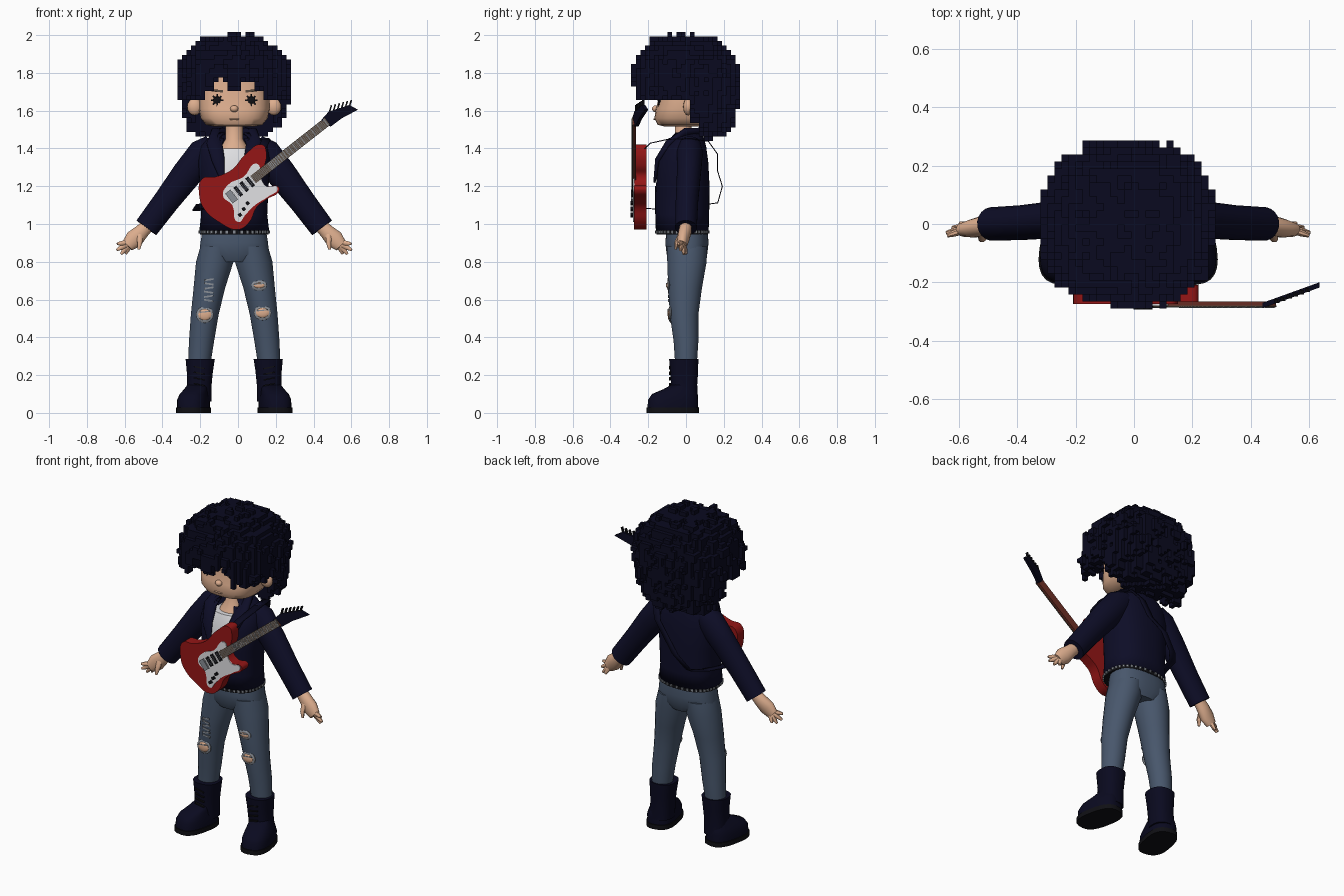
import bpy, bmesh, math, random
from mathutils import Vector, Matrix, noise

random.seed(4)
MID = Vector((-.02, 0, 0))      # body centre line; the guitar pushes it off zero

old = bpy.data.objects.get("Cube")
if old:
    bpy.data.objects.remove(old)


def colour(name, *rgb):
    m = bpy.data.materials.new(name)
    m.use_nodes = True
    m.diffuse_color = (*rgb, 1)
    node = next(n for n in m.node_tree.nodes if n.type == 'BSDF_PRINCIPLED')
    node.inputs["Base Color"].default_value = (*rgb, 1)
    return m


HAIR = colour("hair navy", .003, .003, .014)
NAVY = colour("jacket navy", .004, .004, .02)
SKIN = colour("skin", .72, .42, .27)
DENIM = colour("denim", .065, .095, .15)
RED = colour("guitar red", .3, .008, .008)
WHITE = colour("white", .75, .75, .77)
WOOD = colour("dark wood", .1, .07, .05)
BLACK = colour("black", .005, .005, .007)
GREY = colour("worn grey", .25, .27, .3)
NECK = colour("neck red brown", .16, .03, .02)


def finish(name, bm, mat, mirror=False, smooth=True, thick=0, origin=MID):
    bmesh.ops.recalc_face_normals(bm, faces=bm.faces)
    me = bpy.data.meshes.new(name)
    bm.to_mesh(me)
    bm.free()
    me.materials.append(mat)
    ob = bpy.data.objects.new(name, me)
    ob.location = origin
    bpy.context.collection.objects.link(ob)
    if smooth:
        bpy.ops.object.select_all(action='DESELECT')
        ob.select_set(True)
        bpy.context.view_layer.objects.active = ob
        bpy.ops.object.shade_smooth_by_angle(angle=math.radians(45))
    if thick:
        mod = ob.modifiers.new("thickness", 'SOLIDIFY')
        mod.thickness = thick
    if mirror:
        ob.modifiers.new("mirror", 'MIRROR')
    return ob


def tube(bm, path, radii, n=16, p=2, flat=False, caps=True, turn=0):
    """Skin rounded cross-sections along a path; flat keeps them level."""
    path = [Vector(c) for c in path]
    rings = []
    for i, (c, (a, b)) in enumerate(zip(path, radii)):
        d = (path[min(i + 1, len(path) - 1)] - path[max(i - 1, 0)]).normalized()
        u = Vector((1, 0, 0)) if flat else Vector((0, 1, 0)).cross(d).normalized()
        v = Vector((0, 1, 0)) if flat else d.cross(u)
        spin = Matrix.Rotation(turn, 3, 'Z')
        ring = []
        for k in range(n):
            t = math.tau * (k + .5) / n
            x, y = (math.copysign(abs(f) ** (2 / p), f) for f in (math.cos(t), math.sin(t)))
            ring.append(bm.verts.new(c + spin @ (u * a * x + v * b * y)))
        rings.append(ring)
    for r, s in zip(rings, rings[1:]):
        for k in range(n):
            bm.faces.new((r[k], r[k - 1], s[k - 1], s[k]))
    if caps:
        bm.faces.new(rings[0])
        bm.faces.new(rings[-1])
    return bm


def stack(levels, **kw):
    """Level sections given as (z, centre x, centre y, half width, half depth)."""
    return tube(bmesh.new(), [(x, y, z) for z, x, y, a, b in levels],
                [(a, b) for z, x, y, a, b in levels], flat=True, **kw)


def blob(bm, c, s):
    bmesh.ops.create_uvsphere(bm, u_segments=14, v_segments=8, radius=1,
                              matrix=Matrix.Translation(c) @ Matrix.Diagonal((*s, 1)))
    return bm


def box(bm, c, s, tilt=0, spin=0):
    m = Matrix.Rotation(-tilt, 4, 'Y') @ Matrix.Rotation(spin, 4, 'Z')
    bmesh.ops.create_cube(bm, size=1, matrix=Matrix.Translation(c) @ m @ Matrix.Diagonal((*s, 1)))
    return bm


# Head, ears, nose, eyes and brows
finish("head", stack([(1.515, 0, -.01, .1, .1), (1.525, 0, -.01, .15, .14), (1.56, 0, -.01, .178, .158),
                      (1.61, 0, 0, .188, .16), (1.67, 0, 0, .188, .145), (1.8, 0, 0, .17, .14)],
                     n=32, p=2.7), SKIN)
finish("ear", blob(bmesh.new(), (.21, .01, 1.62), (.04, .025, .045)), SKIN, True)
finish("nose", blob(bmesh.new(), (0, -.16, 1.61), (.022, .02, .018)), SKIN)
finish("mouth", blob(bmesh.new(), (0, -.166, 1.555), (.03, .007, .005)), SKIN)
eye = blob(bmesh.new(), (.09, -.138, 1.655), (.023, .012, .021))
for k in range(4):
    box(eye, (.09, -.143, 1.655), (.064, .008, .008), tilt=k * math.pi / 4)
finish("eye", eye, BLACK, True, False)
finish("eyebrow", box(bmesh.new(), (.09, -.137, 1.705), (.06, .012, .012), .1), WOOD, True, False)
finish("neck", stack([(1.36, 0, -.03, .09, .075), (1.41, 0, -.03, .07, .06),
                      (1.45, 0, -.015, .047, .045), (1.54, 0, -.015, .047, .045)]), SKIN)

# Blocky curly hair: a noisy rounded volume cut into cells, outer faces only
CELL = .024


def hair_filled(i, j, k):
    x, y, z = i * CELL, j * CELL + .01, k * CELL + 1.74
    low = .33 if z < 1.74 else .262
    size = (abs(x) / .29) ** 2.5 + (abs(y) / .28) ** 2.5 + (abs(z - 1.74) / low) ** 2.5
    bump = noise.noise(Vector((i, j, k)) * .37) * .22 + noise.cell(Vector((i, j, k // 2))) * .09
    if size > 1 + bump:
        return False
    ragged = noise.noise(Vector((i * .7, j * .7, 3))) * .05
    if y > .06:
        return z > 1.47 + ragged
    if y > -.1:
        return z > (1.55 if abs(x) > .215 and y > .03 else 1.665) + ragged * .6
    side = abs(x)
    fringe = 1.67 if side > .15 else 1.77 if .045 < side < .1 else 1.715
    return z > fringe + ragged * .7


span = range(-14, 15)
cells = {(i, j, k) for i in span for j in span for k in span if hair_filled(i, j, k)}
bm = bmesh.new()
corners = {}


def corner(key):
    if key not in corners:
        corners[key] = bm.verts.new(((key[0] - .5) * CELL, (key[1] - .5) * CELL + .01,
                                     (key[2] - .5) * CELL + 1.74))
    return corners[key]


for c in cells:
    for axis in range(3):
        for side in (0, 1):
            near = list(c)
            near[axis] += 2 * side - 1
            if tuple(near) in cells:
                continue
            quad = []
            for s, t in ((0, 0), (1, 0), (1, 1), (0, 1)):
                q = list(c)
                q[axis] += side
                q[(axis + 1) % 3] += s
                q[(axis + 2) % 3] += t
                quad.append(corner(tuple(q)))
            bm.faces.new(quad if side else quad[::-1])
finish("hair", bm, HAIR, smooth=False)

# Shirt and open jacket share the torso sections
torso = [(.965, 0, -.02, .185, .14), (1.05, 0, -.02, .175, .143), (1.2, 0, -.02, .182, .145),
         (1.33, 0, -.02, .192, .138), (1.41, 0, -.008, .18, .115), (1.455, 0, 0, .14, .095),
         (1.485, 0, .01, .085, .075)]
finish("shirt", stack([(z, x, y, a - .014, b - .014) for z, x, y, a, b in torso[:4]]
                      + [(1.4, 0, -.02, .1, .1)], n=32, p=2.4), WHITE)
jacket = stack(torso, n=48, p=2.4, caps=False)
gap = [f for f in jacket.faces if f.calc_center_median().y < 0
       and abs(f.calc_center_median().x) < (.07 if f.calc_center_median().z > 1.2 else .03)]
bmesh.ops.delete(jacket, geom=gap, context='FACES')
finish("jacket", jacket, NAVY, thick=.01)
finish("lapel", tube(bmesh.new(), [(.06, .07, 1.49), (.095, 0, 1.485), (.105, -.09, 1.43),
                                   (.085, -.15, 1.34), (.06, -.167, 1.22)],
                     [(.02, .02), (.03, .022), (.042, .02), (.035, .014), (.008, .006)]), NAVY, True)
finish("sleeve", tube(bmesh.new(), [(.11, .02, 1.42), (.16, .02, 1.375), (.25, .015, 1.265),
                                    (.36, .005, 1.12), (.465, 0, .98)],
                      [(.06, .06), (.085, .07), (.08, .064), (.07, .06), (.066, .058)], n=20), NAVY, True)

# Hands
hand = tube(bmesh.new(), [(.45, 0, 1), (.49, -.005, .96), (.53, -.015, .92), (.565, -.02, .885)],
            [(.035, .03), (.04, .035), (.05, .032), (.035, .024)])
for x, y, z in ((.62, -.04, .895), (.622, -.03, .862), (.6, -.012, .84), (.575, .002, .842)):
    tip = Vector((x, y, z))
    base = Vector((.545, -.015, .905)).lerp(tip, .25)
    tube(hand, [base, base.lerp(tip, .6), tip], [(.015, .014), (.013, .012), (.007, .007)], n=8)
tube(hand, [(.5, -.03, .94), (.5, -.05, .9), (.505, -.055, .865)], [(.018, .016), (.014, .013), (.007, .007)], n=8)
finish("hand", hand, SKIN, True)

# Belt with studs
finish("belt", stack([(.945, 0, -.02, .182, .138), (.985, 0, -.02, .182, .138)], n=32, p=2.4), BLACK)
studs = bmesh.new()
for k in range(40):
    t = math.tau * k / 40
    x, y = (math.copysign(abs(f) ** (2 / 2.4), f) for f in (math.cos(t), math.sin(t)))
    box(studs, (.183 * x, .139 * y - .02, .958), (.012, .012, .014), spin=t)
finish("belt_studs", studs, GREY, smooth=False)

# Jeans with torn knees
finish("jeans_hips", stack([(.8, 0, .005, .1, .09), (.84, 0, .005, .185, .108), (.9, 0, .005, .18, .115),
                            (.96, 0, .005, .17, .11)], n=28, p=2.4), DENIM)
finish("jeans_leg", stack([(.26, .185, 0, .06, .058), (.38, .173, 0, .067, .066), (.52, .156, -.01, .074, .076),
                           (.66, .132, -.005, .084, .09), (.8, .103, .005, .1, .105),
                           (.88, .09, .005, .09, .108)], n=24), DENIM, True)
holes, frays = bmesh.new(), bmesh.new()
for x, y, z, w, h in ((-.156, -.086, .52, .036, .03), (.15, -.086, .53, .036, .026), (.132, -.095, .675, .03, .015)):
    blob(frays, (x, y + .004, z), (w + .012, .01, h + .014))
    blob(holes, (x, y - .002, z), (w, .009, h))
    box(frays, (x, y - .008, z + h * .5), (w * 1.6, .006, .006), .1)
for k in range(6):
    box(frays, (-.135, -.094 + k * .001, .705 - k * .022), (.05, .01, .009), .15 * (-1) ** k)
finish("knee_skin", holes, SKIN)
finish("frayed_threads", frays, GREY, smooth=False)

# Boots, toes turned out
finish("boot_shaft", stack([(.06, .19, -.005, .07, .07), (.15, .185, -.01, .066, .07), (.22, .182, -.01, .07, .075),
                            (.285, .18, -.012, .078, .078)], n=20, p=2.5), HAIR, True)
finish("boot_foot", stack([(.025, .215, -.07, .08, .135), (.07, .215, -.068, .08, .132), (.1, .212, -.06, .07, .12),
                           (.125, .2, -.035, .062, .085), (.15, .19, -.015, .055, .06)],
                          n=24, p=2.7, turn=.2), HAIR, True)
finish("boot_sole", stack([(0, .215, -.07, .085, .14), (.028, .215, -.07, .085, .14)],
                          n=24, p=2.7, turn=.2), BLACK, True)
laces = bmesh.new()
for k in range(4):
    box(laces, (.185, -.085, .15 + k * .03), (.06, .012, .007), .2)
finish("boot_laces", laces, BLACK, True, False)


# Guitar: smooth outlines given some depth, standing upright
def outline(name, points, y, depth, mat, kind='AUTO', lean=0):
    cu = bpy.data.curves.new(name, 'CURVE')
    cu.dimensions, cu.fill_mode, cu.extrude, cu.resolution_u = '2D', 'BOTH', depth / 2, 5
    sp = cu.splines.new('BEZIER')
    sp.bezier_points.add(len(points) - 1)
    sp.use_cyclic_u = True
    for b, (x, z) in zip(sp.bezier_points, points):
        b.co = (x, z, 0)
        b.handle_left_type = b.handle_right_type = kind
    tmp = bpy.data.objects.new(name, cu)
    bpy.context.collection.objects.link(tmp)
    bpy.context.view_layer.update()
    bm = bmesh.new()
    bm.from_mesh(tmp.to_mesh())
    bpy.data.objects.remove(tmp)
    bmesh.ops.remove_doubles(bm, verts=bm.verts, dist=.0005)
    for v in bm.verts:
        x, z, t = v.co
        v.co = (x, y - t + lean * (x - .46), z)
    finish(name, bm, mat, origin=(0, 0, 0))


outline("guitar_body", [(.13, 1.42), (.04, 1.37), (-.03, 1.29), (-.12, 1.25), (-.19, 1.24), (-.205, 1.15),
                        (-.18, 1.08), (-.1, 1.01), (0, .97), (.06, 1.01), (.1, 1.09), (.15, 1.13), (.22, 1.18),
                        (.21, 1.2), (.15, 1.2), (.11, 1.25), (.14, 1.31), (.15, 1.38)], -.242, .066, RED)
outline("pickguard", [(-.08, 1.15), (-.05, 1.21), (.03, 1.25), (.1, 1.32), (.12, 1.25), (.15, 1.2), (.21, 1.192),
                      (.16, 1.145), (.09, 1.1), (.04, 1.05), (0, 1.01), (-.03, 1.1)], -.277, .007, WHITE)
outline("headstock", [(.44, 1.55), (.48, 1.595), (.59, 1.63), (.635, 1.605), (.55, 1.56), (.49, 1.515)],
        -.272, .018, HAIR, 'VECTOR', .36)

A = math.atan2(.31, .395)
along, across = Vector((math.cos(A), 0, math.sin(A))), Vector((-math.sin(A), 0, math.cos(A)))
start = Vector((.08, -.276, 1.235))


def on_neck(dist, off=0, y=0):
    return start + along * dist + across * off + Vector((0, y, 0))


def guitar_part(name, mat, items):
    bm = bmesh.new()
    for dist, off, y, size in items:
        box(bm, on_neck(dist, off, y), size, A)
    finish(name, bm, mat, smooth=False, origin=(0, 0, 0))


guitar_part("guitar_neck", NECK, [(.25, 0, .003, (.5, .014, .044))])
guitar_part("fretboard", WOOD, [(.25, 0, -.006, (.5, .006, .048))])
guitar_part("frets", GREY, [(.49 - .45 * (1 - .9 ** k), 0, -.0095, (.004, .002, .046)) for k in range(18)])
guitar_part("strings", GREY, [(.18, (k - 2.5) * .007, -.011, (.64, .002, .0015)) for k in range(6)])
guitar_part("pickups", BLACK, [(d, 0, -.007, (.02, .008, .06)) for d in (-.1, -.06, -.02)])
guitar_part("bridge", GREY, [(-.145, 0, -.008, (.035, .012, .065))])
guitar_part("control_knobs", BLACK, [(-.1 - k * .035, -.08 - k * .012, -.01, (.018, .014, .018)) for k in range(3)])
pegs = bmesh.new()
for k in range(6):
    x = .49 + k * .021
    box(pegs, (x, -.275 + .36 * (x - .46), 1.612 + k * .0055), (.008, .014, .035), -.3)
finish("tuning_pegs", pegs, BLACK, smooth=False, origin=(0, 0, 0))

# Shoulder strap ribbon
strap = bmesh.new()
rows = [[strap.verts.new((x + s, y, z)) for s in (-.022, .022)] for x, y, z in
        ((.12, -.23, 1.39), (.14, -.19, 1.43), (.15, -.1, 1.45), (.14, .02, 1.455), (.12, .12, 1.44),
         (.08, .17, 1.37), (.02, .17, 1.28), (-.06, .195, 1.2), (-.14, .17, 1.11), (-.2, .1, 1.1),
         (-.22, -.05, 1.07), (-.19, -.21, 1.08))]
for r, s in zip(rows, rows[1:]):
    strap.faces.new((r[0], r[1], s[1], s[0]))
finish("guitar_strap", strap, HAIR, thick=.005, origin=(0, 0, 0))
